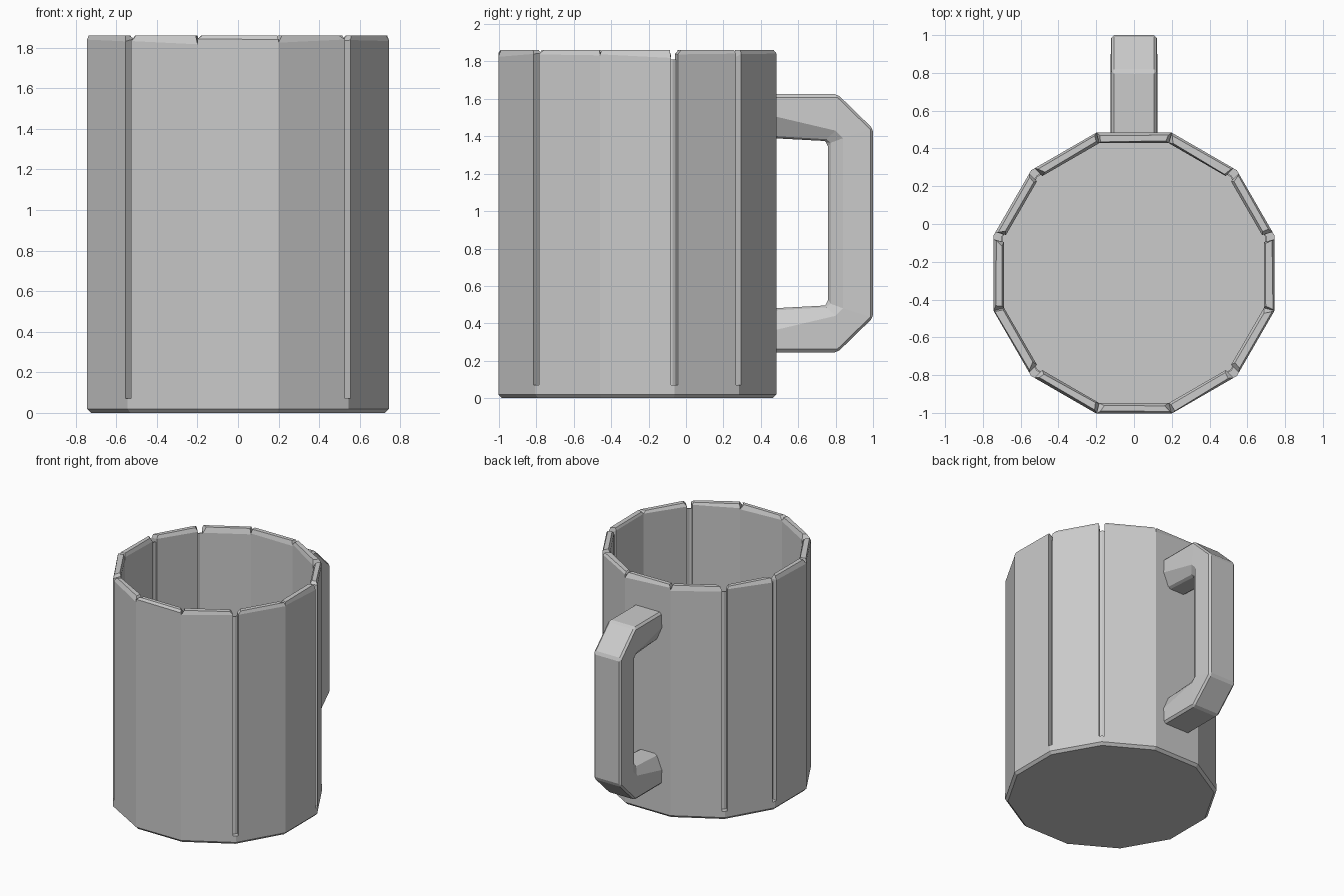
import bpy, bmesh, math, random
from mathutils import Vector

random.seed(4)
cube = bpy.data.objects.get("Cube")
if cube:
    bpy.data.objects.remove(cube, do_unlink=True)

SIDES = 12
CENTRE_Y = -0.26
OUTER, INNER = 0.77, 0.712
TOP, FLOOR = 1.86, 0.07
GROOVED = {0, 1, 4, 5, 7, 10}      # corners where neighbouring staves stand apart

grey = bpy.data.materials.new("stone_grey")
grey.use_nodes = True
grey.diffuse_color = (0.6, 0.6, 0.6, 1)
bsdf = grey.node_tree.nodes["Principled BSDF"]
bsdf.inputs["Base Color"].default_value = grey.diffuse_color


def corner(i, radius, z=0):
    a = math.radians(15 + 30 * i)
    return Vector((radius * math.cos(a), CENTRE_Y + radius * math.sin(a), z))


def finish(bm, name):
    bmesh.ops.recalc_face_normals(bm, faces=bm.faces)
    mesh = bpy.data.meshes.new(name)
    bm.to_mesh(mesh)
    bm.free()
    obj = bpy.data.objects.new(name, mesh)
    obj.data.materials.append(grey)
    bpy.context.collection.objects.link(obj)
    return obj


def loft(bm, rings, closed=False):
    """Skin a list of point rings, capping the ends unless closed."""
    loops = [[bm.verts.new(p) for p in ring] for ring in rings]
    pairs = list(zip(loops, loops[1:]))
    if closed:
        pairs.append((loops[-1], loops[0]))
    else:
        bm.faces.new(loops[0])
        bm.faces.new(loops[-1])
    for a, b in pairs:
        for i in range(len(a)):
            j = (i + 1) % len(a)
            bm.faces.new((a[i], a[j], b[j], b[i]))


def ring(radius, z):
    return [corner(i, radius, z) for i in range(SIDES)]


# Base slab with a chamfered foot
bm = bmesh.new()
loft(bm, [ring(OUTER - 0.02, 0), ring(OUTER, 0.02), ring(OUTER, FLOOR)])
finish(bm, "base")

# Thin lining that closes the gaps between the staves
bm = bmesh.new()
loft(bm, [ring(0.73, FLOOR), ring(0.73, 1.81), ring(0.722, 1.81), ring(0.722, FLOOR)], closed=True)
finish(bm, "lining")

# Staves: one per side, with a chipped and chamfered rim
bm = bmesh.new()
for i in range(SIDES):
    j = (i + 1) % SIDES
    along = (corner(j, 1) - corner(i, 1)).normalized()
    start = along * (0.02 if i in GROOVED else 0)
    end = along * (0.02 if j in GROOVED else 0)
    plan = [corner(i, OUTER) + start, corner(j, OUTER) - end,
            corner(j, INNER) - end, corner(i, INNER) + start]
    middle = sum(plan, Vector()) / 4
    out = (middle - Vector((0, CENTRE_Y, 0))).normalized()
    bottom = [p + Vector((0, 0, FLOOR)) for p in plan]
    shoulder = [p + Vector((0, 0, TOP - random.uniform(0.015, 0.045))) for p in plan]
    crest = []
    for p in plan:
        d = p - middle
        crest.append(middle + along * d.dot(along) * random.uniform(0.85, 0.97)
                     + out * d.dot(out) * random.uniform(0.45, 0.8) + Vector((0, 0, TOP)))
    loft(bm, [bottom, shoulder, crest])
finish(bm, "staves")

# Handle: each station gives the outer, widest and inner points of a tapered section
upper = [((0.46, 1.625), (0.46, 1.51), (0.46, 1.39)),
         ((0.81, 1.625), (0.80, 1.43), (0.74, 1.375)),
         ((1.0, 1.44), (0.84, 1.39), (0.76, 1.36))]
MID_Z = 0.935
lower = [tuple((y, 2 * MID_Z - z) for y, z in s) for s in reversed(upper)]
bm = bmesh.new()
sections = []
for outer, wide, inner in upper + lower:
    half = [(0.12, outer), (0.125, wide), (0.075, inner)]
    right = [Vector((x, y, z)) for x, (y, z) in half]
    left = [Vector((-x, y, z)) for x, (y, z) in reversed(half)]
    sections.append(right + left)
loft(bm, sections)
handle = finish(bm, "handle")
bevel = handle.modifiers.new("edge_chamfer", 'BEVEL')
bevel.width = 0.015
bevel.segments = 1
bevel.limit_method = 'ANGLE'
bevel.angle_limit = math.radians(40)
